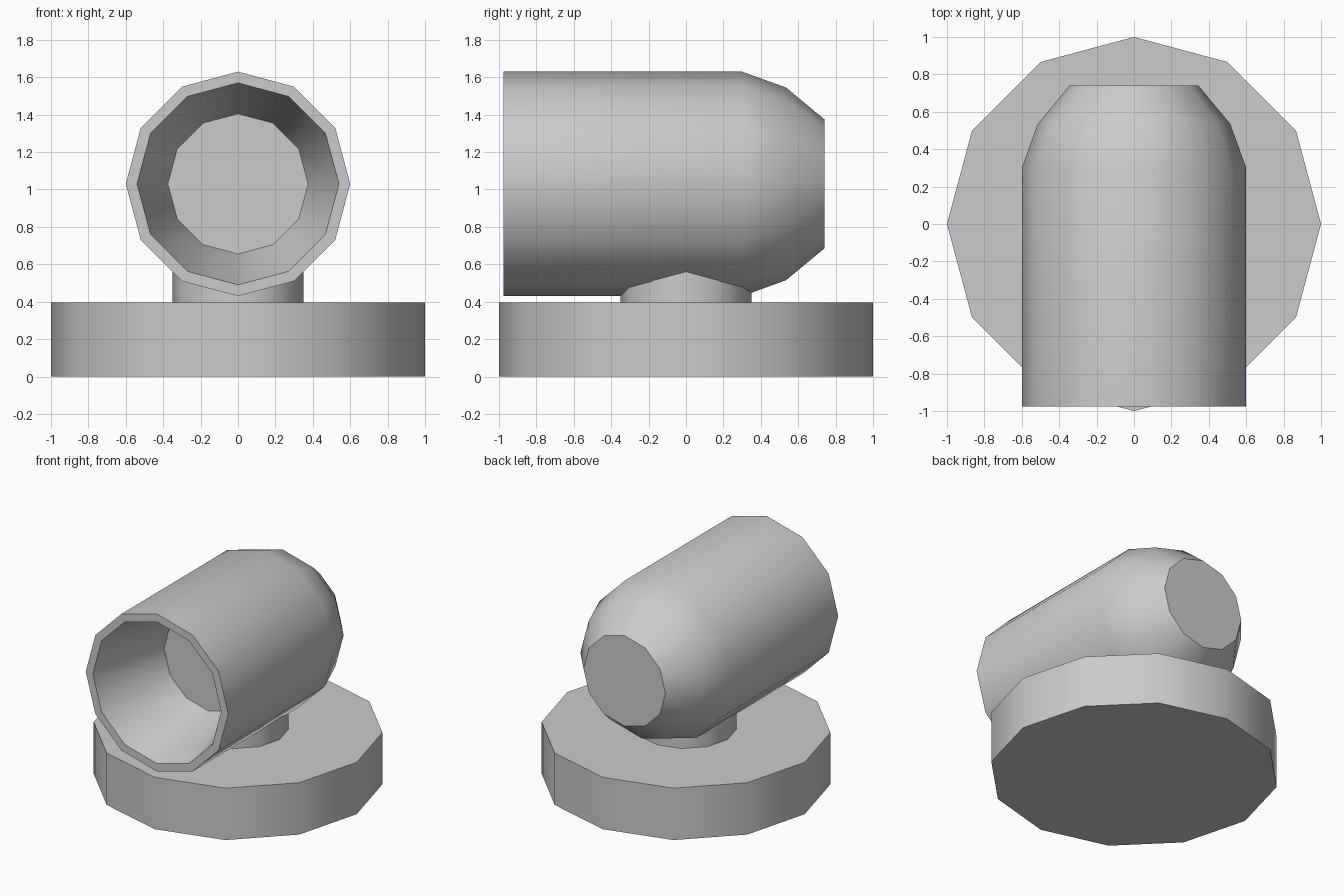
import bpy, bmesh
from math import cos, sin, radians, tau

if "Cube" in bpy.data.objects:
    bpy.data.objects.remove(bpy.data.objects["Cube"])

SIDES = 12


def lathe(name, profile, to_world):
    """Revolve (distance along axis, radius) points and cap both ends."""
    bm = bmesh.new()
    rings = []
    for d, r in profile:
        rings.append([bm.verts.new(to_world(d, r * cos(tau * i / SIDES), r * sin(tau * i / SIDES)))
                      for i in range(SIDES)])
    for a, b in zip(rings, rings[1:]):
        for i in range(SIDES):
            j = (i + 1) % SIDES
            bm.faces.new((a[i], a[j], b[j], b[i]))
    bm.faces.new(rings[0])
    bm.faces.new(rings[-1])
    bmesh.ops.recalc_face_normals(bm, faces=bm.faces)
    mesh = bpy.data.meshes.new(name)
    bm.to_mesh(mesh)
    bm.free()
    ob = bpy.data.objects.new(name, mesh)
    bpy.context.collection.objects.link(ob)
    bpy.ops.object.select_all(action='DESELECT')
    ob.select_set(True)
    bpy.context.view_layer.objects.active = ob
    bpy.ops.object.shade_smooth_by_angle(angle=radians(40))
    return ob


def upright(d, u, v):
    return (u, v, d)


def facing_front(d, u, v):
    return (u, d, 1.03 + v)


# Round base and short neck
lathe("base", [(0, 1), (0.395, 1)], upright)
lathe("neck", [(0.39, 0.35), (0.65, 0.35)], upright)

# Lamp housing: tapered back, straight barrel, rim, recessed reflector
lathe("lamp_housing", [(0.74, 0.345), (0.535, 0.515), (0.30, 0.60), (-0.975, 0.60),
                       (-0.975, 0.54), (-0.355, 0.375)], facing_front)
